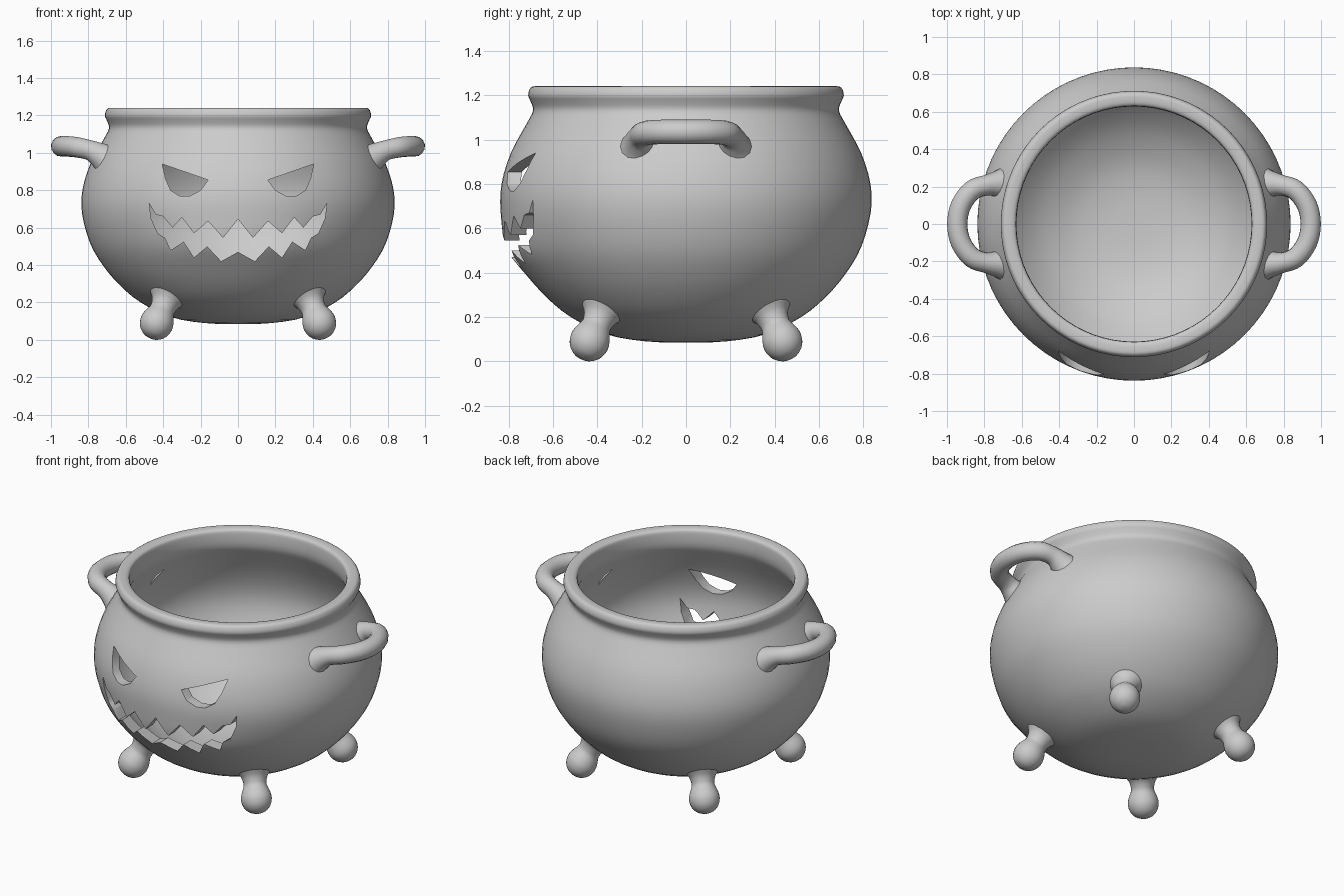
import bpy, bmesh, math
from mathutils import Vector

if "Cube" in bpy.data.objects:
    bpy.data.objects.remove(bpy.data.objects["Cube"])


def smooth_path(pts, steps=4):
    """Catmull-Rom interpolation through the given points."""
    p = [Vector(q) for q in pts]
    p = [2 * p[0] - p[1]] + p + [2 * p[-1] - p[-2]]
    out = []
    for a, b, c, d in zip(p, p[1:], p[2:], p[3:]):
        for i in range(steps):
            t = i / steps
            out.append(0.5 * (2 * b + (c - a) * t + (2 * a - 5 * b + 4 * c - d) * t * t
                              + (3 * b - a - 3 * c + d) * t ** 3))
    return out + [p[-2]]


def finish(name, bm):
    bmesh.ops.recalc_face_normals(bm, faces=bm.faces[:])
    me = bpy.data.meshes.new(name)
    bm.to_mesh(me)
    bm.free()
    ob = bpy.data.objects.new(name, me)
    bpy.context.collection.objects.link(ob)
    return ob


def lathe(name, profile, segs):
    """Closed solid of revolution; the profile starts and ends on the axis."""
    bm = bmesh.new()
    pts = profile[1:-1]
    rings = [[bm.verts.new((max(r, 0.005) * math.cos(2 * math.pi * i / segs),
                            max(r, 0.005) * math.sin(2 * math.pi * i / segs), z))
              for i in range(segs)] for r, z in pts]
    for a, b in zip(rings, rings[1:]):
        for i in range(segs):
            j = (i + 1) % segs
            bm.faces.new((a[i], a[j], b[j], b[i]))
    for ring, end in ((rings[0], profile[0]), (rings[-1], profile[-1])):
        pole = bm.verts.new((0, 0, end[1]))
        for i in range(segs):
            bm.faces.new((ring[i], ring[(i + 1) % segs], pole))
    return finish(name, bm)


def shade(ob, angle=35):
    bpy.ops.object.select_all(action='DESELECT')
    ob.select_set(True)
    bpy.context.view_layer.objects.active = ob
    bpy.ops.object.shade_smooth_by_angle(angle=math.radians(angle))


def carve(ob, outline):
    """Cut an x-z outline through the front wall."""
    bm = bmesh.new()
    face = bm.faces.new([bm.verts.new((x, -1.1, z)) for x, z in outline])
    ext = bmesh.ops.extrude_face_region(bm, geom=[face])
    verts = [v for v in ext['geom'] if isinstance(v, bmesh.types.BMVert)]
    bmesh.ops.translate(bm, verts=verts, vec=(0, 0.75, 0))
    cutter = finish("face_cutter", bm)
    cutter.hide_render = True
    mod = ob.modifiers.new("carve", 'BOOLEAN')
    mod.operation, mod.solver, mod.object = 'DIFFERENCE', 'EXACT', cutter
    bpy.context.view_layer.objects.active = ob
    bpy.ops.object.modifier_apply(modifier=mod.name)
    bpy.data.objects.remove(cutter)


# Hollow pot: outer wall, rolled rim, inner wall
outer = [(0, .084), (.18, .09), (.36, .122), (.52, .2), (.63, .29), (.72, .395), (.79, .515),
         (.833, .67), (.832, .80), (.79, .94), (.72, 1.07), (.69, 1.13), (.70, 1.17),
         (.712, 1.2), (.70, 1.235), (.672, 1.241), (.64, 1.235), (.63, 1.21)]
inner = [(.632, 1.13), (.665, 1.06), (.73, .93), (.772, .80), (.775, .68), (.73, .54), (.66, .43),
         (.58, .34), (.48, .26), (.33, .185), (.17, .152), (0, .145)]
pot = lathe("cauldron_pot", smooth_path(outer + inner, 3), 72)

# Slightly swollen lips in front
for v in pot.data.vertices:
    if v.co.y < -.3:
        push = .025 * math.exp(-((v.co.z - .52) / .1) ** 2 - (v.co.x / .4) ** 4)
        v.co.y -= push

# Carved face: half of the mouth mirrored, then both eyes
upper = [(0, .645), (.08, .545), (.16, .635), (.235, .57), (.30, .655), (.35, .60), (.40, .66),
         (.44, .67)]
corner = [(.475, .73)]
lower = [(.465, .65), (.43, .57), (.39, .545), (.36, .48), (.29, .525), (.235, .44), (.165, .50),
         (.09, .42), (0, .47)]
half = upper + corner + lower
carve(pot, half + [(-x, z) for x, z in reversed(half[1:-1])])
eye = [(.405, .94), (.16, .855), (.20, .80), (.26, .768), (.31, .768), (.36, .80), (.387, .86)]
for s in (1, -1):
    carve(pot, [(s * x, z) for x, z in eye])
shade(pot)

# Side handles: swept loops with flared roots sunk in the wall
handle_pts = [(.70, -.215, .962, 1.6), (.735, -.213, .985, 1.3), (.79, -.207, 1.013, 1),
              (.865, -.18, 1.03, 1), (.925, -.10, 1.035, 1), (.945, 0, 1.035, 1)]
handle_pts += [(x, -y, z, r) for x, y, z, r in reversed(handle_pts[:-1])]
for s, side in ((1, "right"), (-1, "left")):
    path = smooth_path(handle_pts, 4)
    cu = bpy.data.curves.new(side + "_handle", 'CURVE')
    cu.dimensions = '3D'
    cu.bevel_depth, cu.bevel_resolution = .055, 5
    cu.use_fill_caps = True
    sp = cu.splines.new('POLY')
    sp.points.add(len(path) - 1)
    for pt, (x, y, z, r) in zip(sp.points, path):
        pt.co, pt.radius = (s * x, y, z, 1), r
    ob = bpy.data.objects.new(side + "_handle", cu)
    bpy.context.collection.objects.link(ob)
    bpy.ops.object.select_all(action='DESELECT')
    ob.select_set(True)
    bpy.context.view_layer.objects.active = ob
    bpy.ops.object.convert(target='MESH')
    shade(bpy.context.view_layer.objects.active, 50)

# Four ball feet leaning in towards the pot
foot_profile = smooth_path([(0, -.09), (.045, -.078), (.078, -.045), (.09, 0), (.082, .04), (.068, .075),
                            (.068, .1), (.08, .135), (.115, .185), (.06, .195), (0, .2)], 3)
for sx, nx in ((1, "right"), (-1, "left")):
    for sy, ny in ((1, "back"), (-1, "front")):
        foot = lathe(f"{ny}_{nx}_foot", foot_profile, 28)
        foot.location = (sx * .435, sy * .435, .09)
        lean = Vector((-sx * .085, -sy * .085, .2))
        foot.rotation_euler = lean.to_track_quat('Z', 'Y').to_euler()
        shade(foot, 60)
